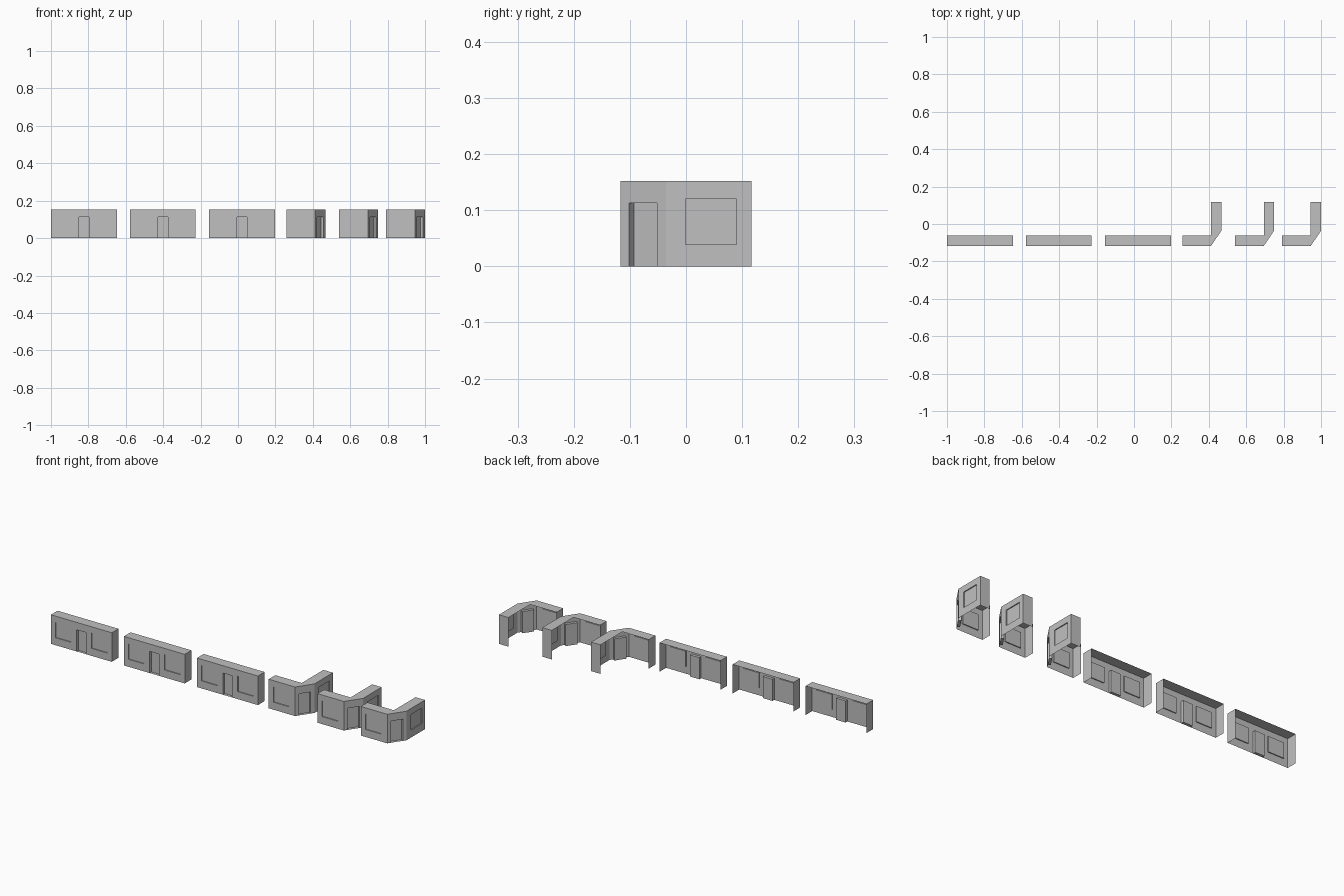
import bpy
import bmesh
from mathutils import Vector

cube = bpy.data.objects.get("Cube")
if cube:
    bpy.data.objects.remove(cube, do_unlink=True)

GREY = (0.53, 0.53, 0.53, 1)
mat = bpy.data.materials.new("plain grey")
mat.use_nodes = True
mat.diffuse_color = GREY
mat.node_tree.nodes["Principled BSDF"].inputs["Base Color"].default_value = GREY

H = 0.152                      # building height
FRONT, INNER, BACK = -0.117, -0.062, 0.117
DEPTH = INNER - FRONT
WINDOW_Z = (0.039, 0.12)
DOOR_Z = (0, 0.113)
WINDOW_DEPTH, DOOR_DEPTH = 0.005, 0.015


def make_object(name, polygons):
    bm = bmesh.new()
    for poly in polygons:
        bm.faces.new([bm.verts.new(p) for p in poly])
    bmesh.ops.remove_doubles(bm, verts=bm.verts, dist=0.0001)
    mesh = bpy.data.meshes.new(name)
    bm.to_mesh(mesh)
    bm.free()
    mesh.materials.append(mat)
    obj = bpy.data.objects.new(name, mesh)
    bpy.context.collection.objects.link(obj)


def wall(name, start, end, openings=()):
    """Sheet wall from start to end, outside on the right-hand side.
    Each opening is (part, s0, s1, (z0, z1), depth)."""
    a, b = Vector((*start, 0)), Vector((*end, 0))
    along = (b - a).normalized()
    inward = Vector((-along.y, along.x, 0))

    def at(s, z, d=0):
        return a + along * s + inward * d + Vector((0, 0, z))

    # solid wall cells around the openings
    cuts_s = sorted({0, (b - a).length, *(s for o in openings for s in o[1:3])})
    cuts_z = sorted({0, H, *(z for o in openings for z in o[3])})
    cells = []
    for s0, s1 in zip(cuts_s, cuts_s[1:]):
        for z0, z1 in zip(cuts_z, cuts_z[1:]):
            if not any(o[1] <= s0 < o[2] and o[3][0] <= z0 < o[3][1] for o in openings):
                cells.append([at(s0, z0), at(s1, z0), at(s1, z1), at(s0, z1)])
    make_object(name + "_wall", cells)

    # recessed panels with their reveals
    for part, s0, s1, (z0, z1), depth in openings:
        rim = [(s0, z0), (s1, z0), (s1, z1), (s0, z1)]
        faces = [[at(s, z, depth) for s, z in rim]]
        for p, q in zip(rim, rim[1:] + rim[:1]):
            faces.append([at(*p), at(*q), at(*q, depth), at(*p, depth)])
        make_object(name + "_" + part, faces)


def window(part, s0, s1):
    return (part, s0, s1, WINDOW_Z, WINDOW_DEPTH)


def door(s0, s1):
    return ("door", s0, s1, DOOR_Z, DOOR_DEPTH)


def roof(name, outline):
    make_object(name + "_roof", [[(x, y, H) for x, y in outline]])


# straight shopfronts: open at the back and below
WIDTH = 0.352
for i, x0 in enumerate((-1.0, -0.578, -0.155)):
    name = f"straight_front_{i + 1}"
    x1 = x0 + WIDTH
    mid = WIDTH / 2
    wall(name, (x0, FRONT), (x1, FRONT), (
        window("right_window", 0.026, 0.117),
        door(mid - 0.027, mid + 0.027),
        window("left_window", WIDTH - 0.117, WIDTH - 0.026)))
    wall(name + "_left_end", (x1, FRONT), (x1, INNER))
    wall(name + "_right_end", (x0, INNER), (x0, FRONT))
    roof(name, [(x0, FRONT), (x1, FRONT), (x1, INNER), (x0, INNER)])

# corner shopfronts: two legs joined by a slanted door wall
LEG = 0.153
TURN = -0.036
for i, x1 in enumerate((0.467, 0.749, 1.0)):
    name = f"corner_front_{i + 1}"
    xc = x1 - DEPTH
    x0 = xc - LEG
    wall(name + "_front", (x0, FRONT), (xc, FRONT), [window("window", 0.027, 0.118)])
    slant = (Vector((x1, TURN)) - Vector((xc, FRONT))).length
    wall(name + "_slant", (xc, FRONT), (x1, TURN),
         [door(slant / 2 - 0.03, slant / 2 + 0.03)])
    wall(name + "_side", (x1, TURN), (x1, BACK), [window("window", 0.035, 0.126)])
    wall(name + "_back_end", (x1, BACK), (xc, BACK))
    wall(name + "_right_end", (x0, INNER), (x0, FRONT))
    roof(name, [(x0, FRONT), (xc, FRONT), (x1, TURN), (x1, BACK),
                (xc, BACK), (xc, INNER), (x0, INNER)])
